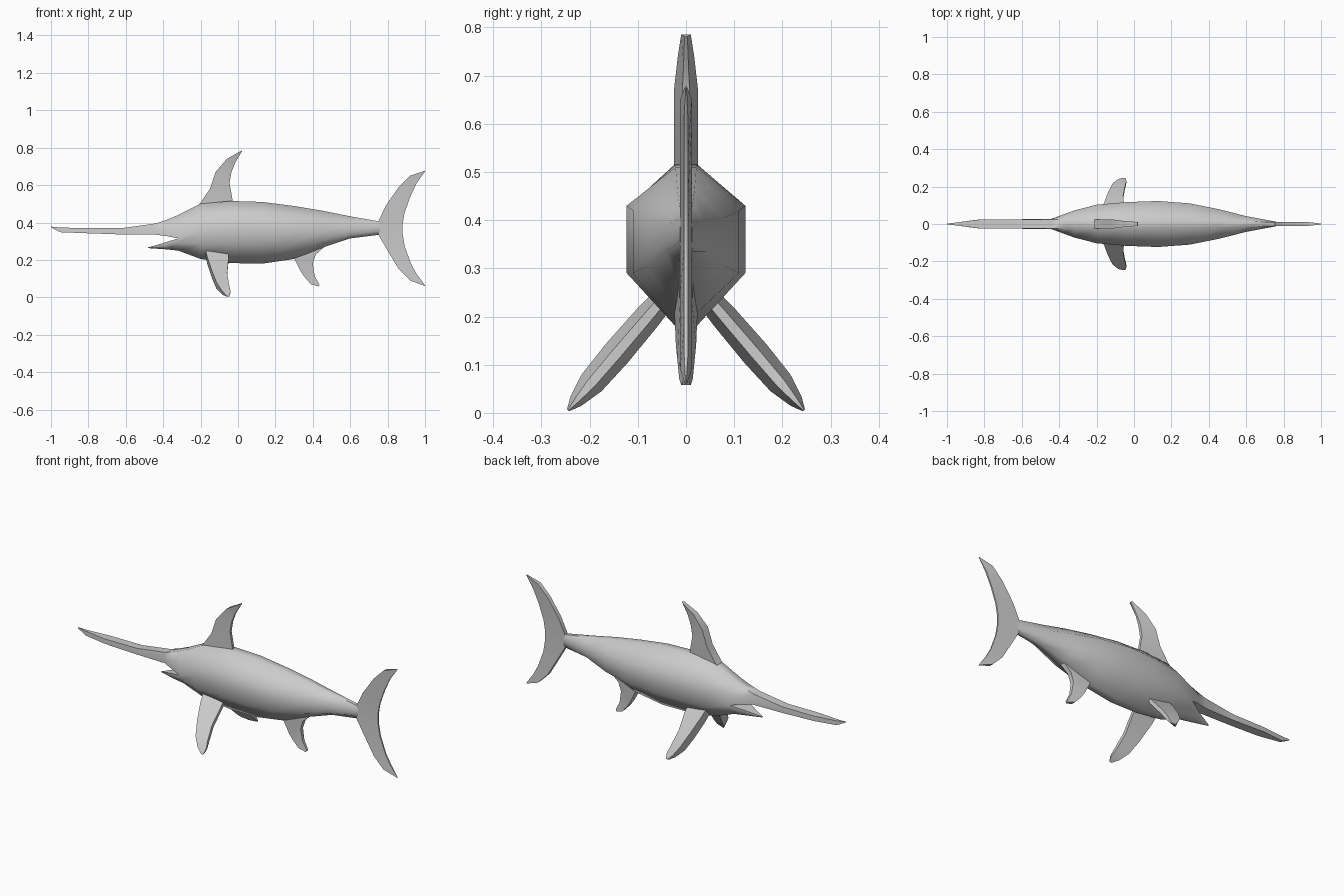
import bpy
import bmesh
import math
from mathutils import Matrix, Vector

cube = bpy.data.objects.get("Cube")
if cube:
    bpy.data.objects.remove(cube, do_unlink=True)

# Single skin colour
skin = bpy.data.materials.new("skin grey")
skin.use_nodes = True
grey = (0.6, 0.6, 0.6, 1.0)
skin.diffuse_color = grey
skin.node_tree.nodes["Principled BSDF"].inputs["Base Color"].default_value = grey


def loft(bm, rings, cap_start=True, cap_end=True):
    """Skin a list of equal-length closed rings of points."""
    loops = [[bm.verts.new(p) for p in ring] for ring in rings]
    for a, b in zip(loops, loops[1:]):
        for i in range(len(a)):
            j = (i + 1) % len(a)
            bm.faces.new((a[i], a[j], b[j], b[i]))
    if cap_start:
        bm.faces.new(loops[0])
    if cap_end:
        bm.faces.new(loops[-1])


def finish(bm, name, angle):
    bmesh.ops.remove_doubles(bm, verts=bm.verts[:], dist=0.0002)
    bmesh.ops.recalc_face_normals(bm, faces=bm.faces[:])
    mesh = bpy.data.meshes.new(name)
    bm.to_mesh(mesh)
    bm.free()
    mesh.materials.append(skin)
    obj = bpy.data.objects.new(name, mesh)
    bpy.context.collection.objects.link(obj)
    bpy.ops.object.select_all(action="DESELECT")
    obj.select_set(True)
    bpy.context.view_layer.objects.active = obj
    bpy.ops.object.shade_smooth_by_angle(angle=math.radians(angle))
    return obj


def mirrored_ring(x, half):
    """Close a half section of (y, z) points across the centre plane."""
    right = [Vector((x, y, z)) for y, z in half]
    left = [Vector((x, -y, z)) for y, z in reversed(half)]
    return right + left


# Trunk sections: x, top, upper side, lower side, belly, ridge half width, side half width
trunk = [
    (-.2, .5, .415, .285, .205, .025, .103),
    (-.04, .515, .43, .29, .183, .024, .117),
    (.13, .51, .43, .29, .18, .022, .123),
    (.3, .488, .42, .29, .205, .02, .11),
    (.45, .463, .405, .305, .265, .018, .08),
    (.6, .433, .39, .335, .315, .014, .042),
    (.76, .405, .385, .355, .335, .009, .012),
]
# Section at the corner of the mouth, shared by the trunk and both jaws
MOUTH = -.32
back, brow, corner, chin, throat = (.025, .44), (.072, .385), (.07, .315), (.065, .29), (.025, .25)

body = bmesh.new()
rings = [mirrored_ring(MOUTH, [back, brow, corner, chin, throat])]
for x, top, hi, lo, bot, ridge, side in trunk:
    rings.append(mirrored_ring(x, [(ridge, top), (side, hi), (side, (hi + lo) / 2), (side, lo), (ridge, bot)]))
loft(body, rings, cap_start=False)

# Upper jaw and long bill: x, top, side, underside, ridge half width, side half width
bill = [
    (-1, .378, .375, .373, .002, .002),
    (-.95, .373, .36, .348, .008, .008),
    (-.82, .37, .356, .343, .024, .025),
    (-.62, .37, .352, .336, .024, .025),
    (-.44, .395, .36, .335, .025, .028),
    (-.38, .415, .37, .327, .025, .05),
]
rings = [mirrored_ring(x, [(r, top), (s, mid), (s, low)]) for x, top, mid, low, r, s in bill]
rings.append(mirrored_ring(MOUTH, [back, brow, corner]))
loft(body, rings, cap_end=False)

# Short pointed lower jaw: x, top, side, underside, half width
jaw = [(-.48, .267, .265, .263, .002), (-.39, .293, .275, .257, .035)]
rings = [mirrored_ring(x, [(w, top), (w, mid), (w / 2, low)]) for x, top, mid, low, w in jaw]
rings.append(mirrored_ring(MOUTH, [corner, chin, throat]))
loft(body, rings, cap_end=False)
finish(body, "body", 60)


def fin(name, rows, trail_ratio, transform=None):
    """Rows run root to tip: front x, front z, rear x, rear z, front half thickness."""
    bm = bmesh.new()
    rings = []
    for fx, fz, rx, rz, t in rows:
        r = t * trail_ratio
        rings.append([(fx, t, fz), (rx, r, rz), (rx, -r, rz), (fx, -t, fz)])
    loft(bm, rings)
    if transform:
        bmesh.ops.transform(bm, matrix=transform, verts=bm.verts[:])
    return finish(bm, name, 50)


fin("dorsal_fin", [
    (-.24, .46, -.03, .46, .025),
    (-.2, .507, -.03, .525, .025),
    (-.15, .58, -.045, .61, .025),
    (-.12, .67, -.035, .67, .025),
    (-.06, .74, -.015, .72, .017),
    (.02, .785, .022, .782, .01),
], .3)

fin("tail_fin", [
    (1, .677, 1, .673, .002),
    (.92, .65, .955, .61, .012),
    (.86, .59, .92, .535, .012),
    (.79, .49, .89, .45, .012),
    (.75, .405, .88, .39, .012),
    (.75, .335, .88, .34, .012),
    (.8, .25, .892, .27, .012),
    (.86, .15, .925, .18, .012),
    (.92, .09, .955, .125, .012),
    (1, .06, 1, .064, .002),
], .35)

fin("anal_fin", [
    (.29, .25, .47, .3, .025),
    (.3, .21, .47, .277, .024),
    (.335, .14, .415, .228, .021),
    (.355, .11, .4, .18, .018),
    (.39, .07, .41, .115, .014),
    (.43, .058, .436, .065, .01),
], .6)

# Pectoral fins are drawn hanging straight down, then splayed outward
pectoral = [
    (-.175, 0, -.05, 0, .024),
    (-.165, -.06, -.05, -.05, .028),
    (-.14, -.16, -.058, -.16, .03),
    (-.115, -.24, -.048, -.24, .027),
    (-.085, -.29, -.04, -.285, .015),
    (-.06, -.315, -.046, -.315, .003),
]
splay = Matrix.Translation((0, .04, .245)) @ Matrix.Rotation(math.radians(40.5), 4, "X")
flip = Matrix.Diagonal((1, -1, 1, 1))
fin("pectoral_fin_back", pectoral, .35, splay)
fin("pectoral_fin_front", pectoral, .35, flip @ splay)
